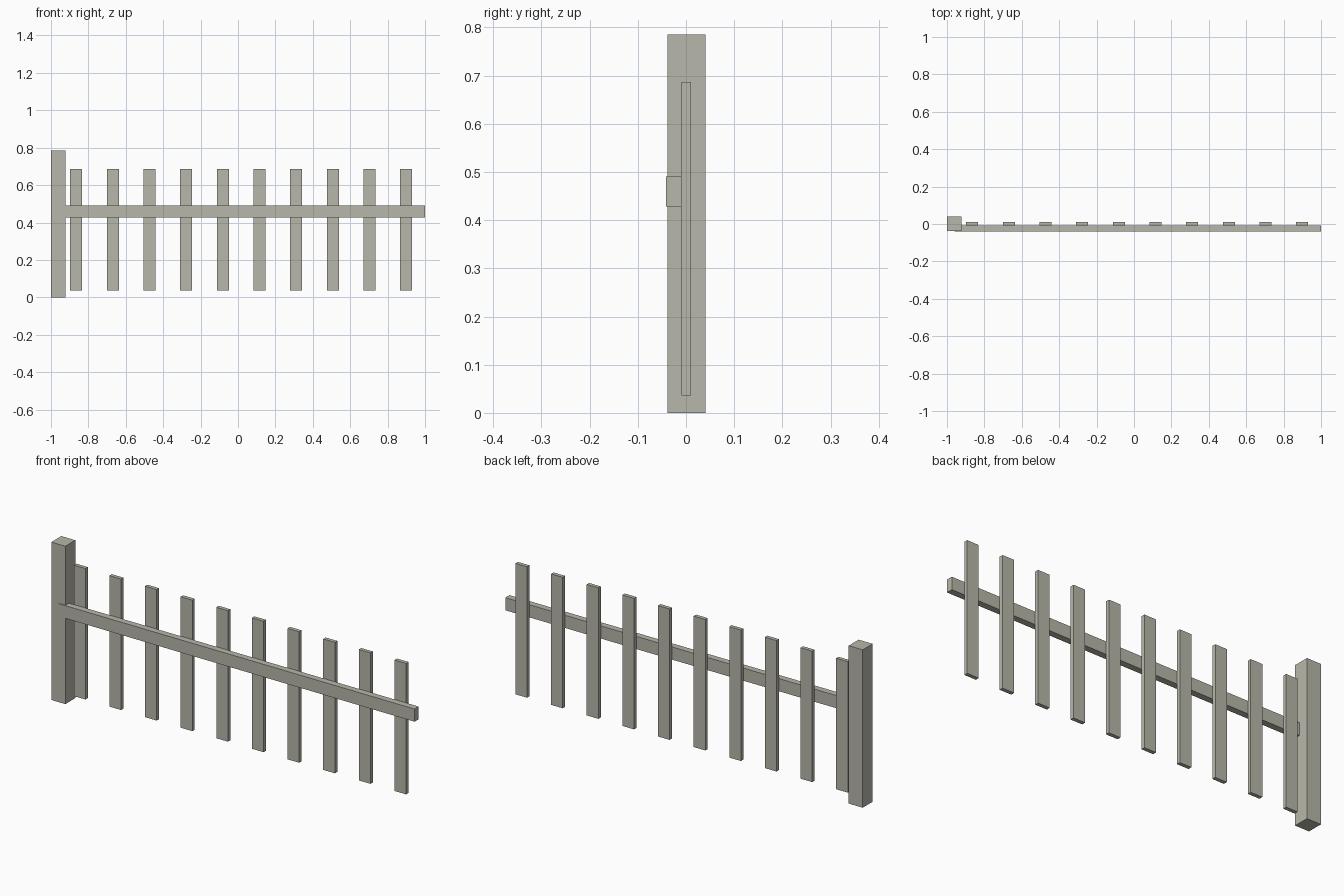
import bpy

cube = bpy.data.objects.get("Cube")
if cube:
    bpy.data.objects.remove(cube, do_unlink=True)

# Weathered wood colour
wood = bpy.data.materials.new("weathered_grey_wood")
wood.use_nodes = True
COLOUR = (0.48, 0.475, 0.405, 1)
wood.diffuse_color = COLOUR
wood.node_tree.nodes["Principled BSDF"].inputs["Base Color"].default_value = COLOUR


def box(name, low, high):
    """Add a flat-faced box spanning two opposite corners."""
    centre = [(a + b) / 2 for a, b in zip(low, high)]
    bpy.ops.mesh.primitive_cube_add(size=1, location=centre)
    obj = bpy.context.object
    obj.name = name
    obj.scale = [b - a for a, b in zip(low, high)]
    bpy.ops.object.transform_apply(location=False, rotation=False, scale=True)
    obj.data.materials.append(wood)
    return obj


# End post
box("post", (-1, -0.038, 0), (-0.923, 0.04, 0.785))

# Rail, set into the post and slightly proud of its front
box("rail", (-0.961, -0.041, 0.428), (1, -0.009, 0.491))

# Evenly spaced pickets behind the rail
COUNT, FIRST, SPACING, HALF_WIDTH = 10, -0.865, 0.196, 0.032
for i in range(COUNT):
    x = FIRST + i * SPACING
    box(f"picket_{i + 1}", (x - HALF_WIDTH, -0.009, 0.036), (x + HALF_WIDTH, 0.01, 0.687))
